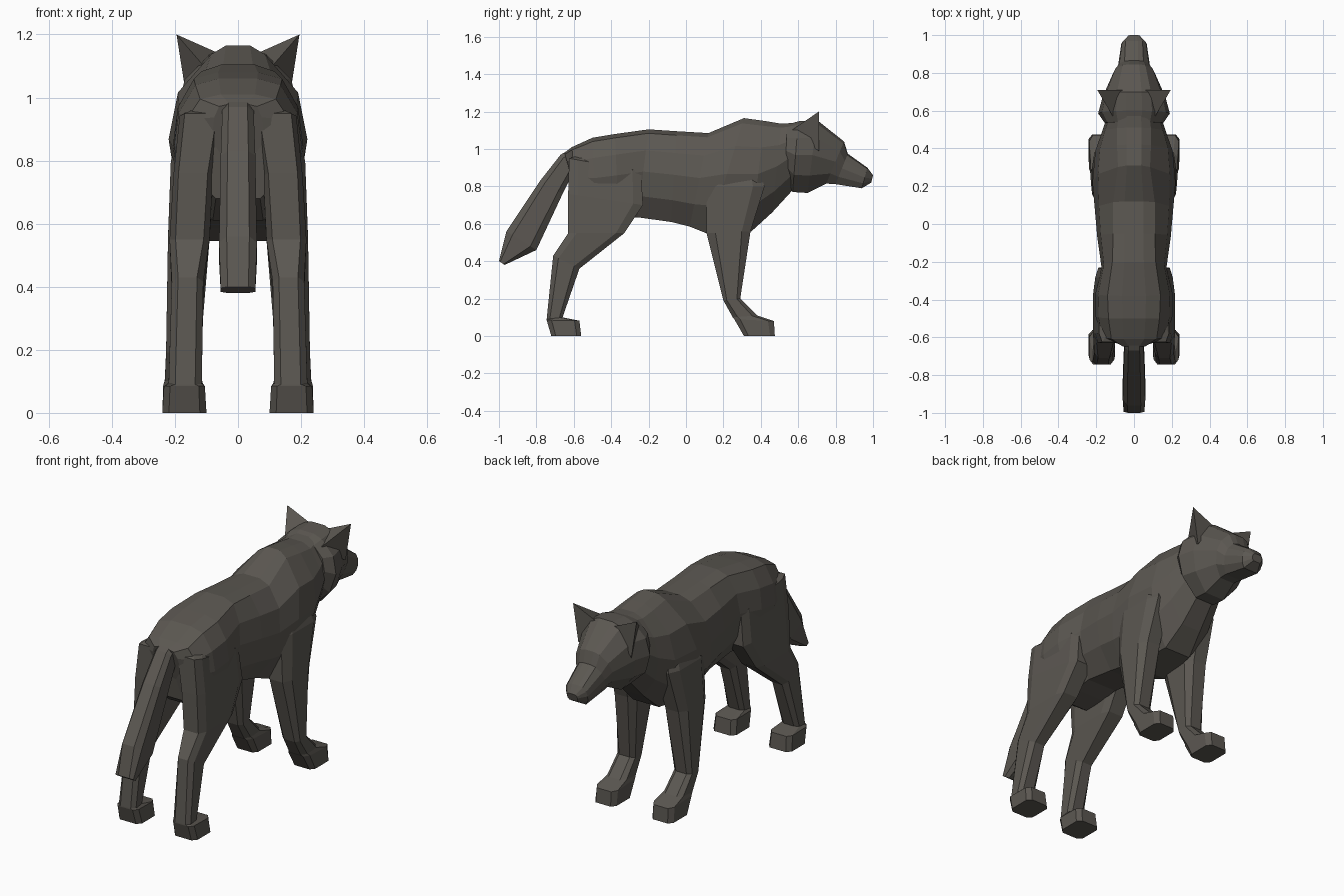
import bpy, bmesh

fur = bpy.data.materials.new("dark grey fur")
fur.diffuse_color = (0.105, 0.096, 0.083, 1)


def finish(name, bm, mirror=False):
    bmesh.ops.recalc_face_normals(bm, faces=bm.faces)
    mesh = bpy.data.meshes.new(name)
    bm.to_mesh(mesh)
    bm.free()
    mesh.materials.append(fur)
    obj = bpy.data.objects.new(name, mesh)
    bpy.context.collection.objects.link(obj)
    if mirror:
        obj.modifiers.new("mirror", 'MIRROR')
    return obj


def loft(name, rings, mirror=False):
    """Skin a list of closed rings and cap both ends."""
    bm = bmesh.new()
    loops = [[bm.verts.new(p) for p in ring] for ring in rings]
    n = len(loops[0])
    for a, b in zip(loops, loops[1:]):
        for i in range(n):
            j = (i + 1) % n
            bm.faces.new((a[i], a[j], b[j], b[i]))
    bm.faces.new(loops[0])
    bm.faces.new(loops[-1])
    return finish(name, bm, mirror)


def body_ring(yt, zt, yb, zb, top, wide, bottom):
    """Slanted twelve-sided section from a top point to a bottom point."""
    half = [(0, top * 0.45), (0.045, top), (0.24, top + (wide - top) * 0.78),
            (0.48, wide), (0.76, bottom + (wide - bottom) * 0.75), (1, bottom)]
    pts = [(x, yt + (yb - yt) * u, zt + (zb - zt) * u) for u, x in half]
    return pts + [(-x, y, z) for x, y, z in reversed(pts)]


def limb_ring(yb, zb, yf, zf, xi, xo, c=0.2):
    """Chamfered eight-sided section from a back point to a front point."""
    shape = [(0, c), (0, 1 - c), (c, 1), (1 - c, 1),
             (1, 1 - c), (1, c), (1 - c, 0), (c, 0)]
    return [(xi + (xo - xi) * v, yb + (yf - yb) * u, zb + (zf - zb) * u)
            for u, v in shape]


# torso and neck: top y, z, bottom y, z, half widths
torso = loft("torso", [body_ring(*r) for r in [
    (-0.65, 0.98, -0.60, 0.80, 0.06, 0.08, 0.04),
    (-0.61, 1.01, -0.58, 0.68, 0.12, 0.175, 0.07),
    (-0.50, 1.06, -0.48, 0.61, 0.135, 0.203, 0.08),
    (-0.38, 1.08, -0.36, 0.62, 0.14, 0.205, 0.09),
    (-0.20, 1.105, -0.26, 0.635, 0.115, 0.172, 0.09),
    (-0.05, 1.095, -0.08, 0.61, 0.11, 0.195, 0.09),
    (0.12, 1.085, 0.02, 0.585, 0.11, 0.207, 0.10),
    (0.31, 1.165, 0.12, 0.545, 0.085, 0.22, 0.11),
    (0.42, 1.15, 0.35, 0.56, 0.09, 0.205, 0.08),
    (0.51, 1.135, 0.46, 0.66, 0.09, 0.17, 0.06),
    (0.58, 1.14, 0.57, 0.78, 0.08, 0.14, 0.05)]])

# head, cheeks and muzzle
head = loft("head", [body_ring(*r) for r in [
    (0.54, 1.13, 0.53, 0.84, 0.085, 0.155, 0.05),
    (0.60, 1.148, 0.57, 0.77, 0.095, 0.19, 0.06),
    (0.70, 1.155, 0.65, 0.765, 0.09, 0.165, 0.06),
    (0.845, 1.04, 0.75, 0.815, 0.06, 0.11, 0.045),
    (0.865, 0.975, 0.80, 0.812, 0.05, 0.085, 0.05),
    (0.97, 0.90, 0.94, 0.79, 0.045, 0.067, 0.045),
    (1.00, 0.86, 0.99, 0.82, 0.022, 0.032, 0.022)]])

# pointed ears
bm = bmesh.new()
a, b, c, tip = [bm.verts.new(p) for p in [
    (0.06, 0.71, 1.14), (0.162, 0.71, 0.99), (0.10, 0.55, 1.09), (0.195, 0.71, 1.2)]]
for face in ((a, b, c), (a, b, tip), (b, c, tip), (c, a, tip)):
    bm.faces.new(face)
ears = finish("ears", bm, True)

# hind legs: back y, z, front y, z, inner x, outer x, chamfer
hind_legs = loft("hind_legs", [limb_ring(*r) for r in [
    (-0.56, 0.97, -0.30, 0.96, 0.06, 0.14),
    (-0.625, 0.95, -0.24, 0.88, 0.05, 0.185, 0.12),
    (-0.63, 0.76, -0.23, 0.70, 0.08, 0.205, 0.13),
    (-0.63, 0.55, -0.33, 0.55, 0.09, 0.217, 0.15),
    (-0.71, 0.43, -0.57, 0.36, 0.11, 0.21),
    (-0.745, 0.09, -0.66, 0.10, 0.115, 0.22),
    (-0.745, 0.085, -0.57, 0.082, 0.105, 0.235, 0.15),
    (-0.72, 0.0, -0.56, 0.0, 0.10, 0.24, 0.15)]], True)

# front legs
front_legs = loft("front_legs", [limb_ring(*r) for r in [
    (0.16, 0.93, 0.38, 0.93, 0.08, 0.17),
    (0.11, 0.80, 0.42, 0.80, 0.08, 0.213),
    (0.11, 0.55, 0.345, 0.56, 0.09, 0.222),
    (0.20, 0.19, 0.29, 0.20, 0.12, 0.228),
    (0.25, 0.10, 0.38, 0.11, 0.115, 0.232),
    (0.258, 0.09, 0.47, 0.08, 0.11, 0.237, 0.15),
    (0.31, 0.0, 0.475, 0.0, 0.11, 0.24, 0.15)]], True)

# hanging tail
tail = loft("tail", [limb_ring(*r, -w, w) for *r, w in [
    (-0.60, 1.01, -0.52, 0.95, 0.05),
    (-0.67, 0.97, -0.60, 0.88, 0.05),
    (-0.78, 0.83, -0.66, 0.76, 0.055),
    (-0.96, 0.56, -0.80, 0.46, 0.06),
    (-1.00, 0.40, -0.97, 0.38, 0.055)]])

# weld every part into one closed skin
for part in (head, ears, hind_legs, front_legs, tail):
    weld = torso.modifiers.new("weld " + part.name, 'BOOLEAN')
    weld.operation = 'UNION'
    weld.solver = 'EXACT'
    weld.object = part
    part.hide_render = True
torso.name = "wolf_body"
